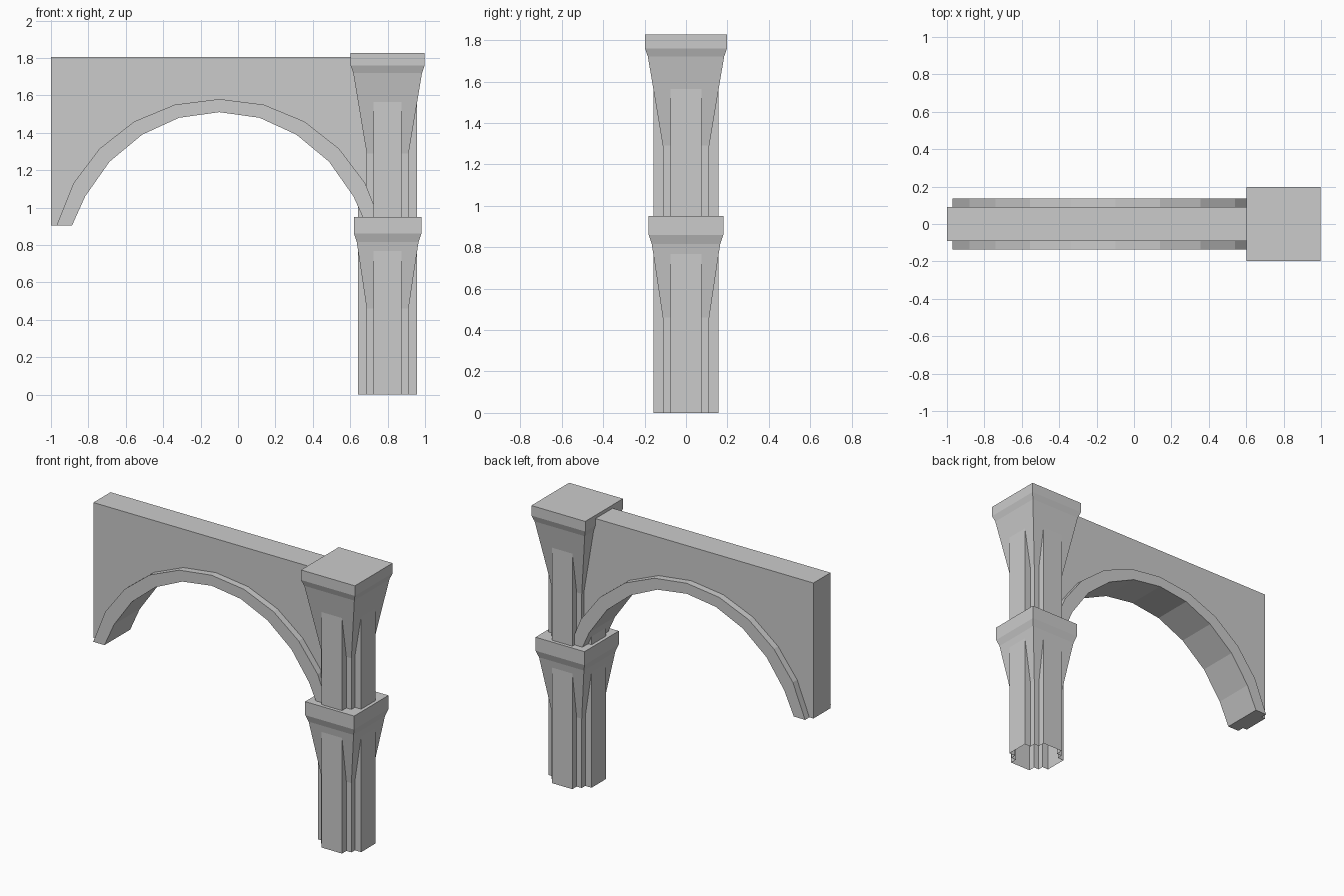
import bpy, bmesh

if "Cube" in bpy.data.objects:
    bpy.data.objects.remove(bpy.data.objects["Cube"])

COL_X = 0.80      # column centre
ARCH_X = -0.10    # arch centre


def finish(name, bm):
    bmesh.ops.recalc_face_normals(bm, faces=bm.faces[:])
    me = bpy.data.meshes.new(name)
    bm.to_mesh(me)
    bm.free()
    ob = bpy.data.objects.new(name, me)
    bpy.context.collection.objects.link(ob)
    return ob


def loft(bm, rings, cap_top=False):
    """Bridge equal-length rings of points, optionally closing the last."""
    rings = [[bm.verts.new(p) for p in r] for r in rings]
    n = len(rings[0])
    for a, b in zip(rings, rings[1:]):
        for i in range(n):
            j = (i + 1) % n
            bm.faces.new((a[i], a[j], b[j], b[i]))
    if cap_top:
        bm.faces.new(rings[-1])


def shaft(name, z0, z1):
    """Square core with a flat pilaster on every side, open ended."""
    w, c, r = 0.075, 0.112, 0.158
    outline = []
    quarter = [(r, -w), (r, w), (c, w), (c, c), (w, c)]
    for _ in range(4):
        outline += quarter
        quarter = [(-y, x) for x, y in quarter]
    bm = bmesh.new()
    loft(bm, [[(COL_X + x, y, z) for x, y in outline] for z in (z0, z1)])
    return finish(name, bm)


def capital(name, profile):
    """Stacked square sections given as (half width, height)."""
    corners = [(-1, -1), (1, -1), (1, 1), (-1, 1)]
    bm = bmesh.new()
    loft(bm, [[(COL_X + h * x, h * y, z) for x, y in corners]
              for h, z in profile], cap_top=True)
    return finish(name, bm)


def mirrored(half):
    """Full arc from its left half; the last point is the crown."""
    pts = [(ARCH_X - d, z) for d, z in half]
    return pts + [(ARCH_X + d, z) for d, z in reversed(half[:-1])]


def band(name, lower, upper, half_y):
    """Solid between two matching curves, thickened along y."""
    rings = [[(a[0], -half_y, a[1]), (a[0], half_y, a[1]),
              (b[0], half_y, b[1]), (b[0], -half_y, b[1])]
             for a, b in zip(lower, upper)]
    bm = bmesh.new()
    loft(bm, rings, cap_top=True)
    bm.verts.ensure_lookup_table()
    bm.faces.new(bm.verts[:4])
    return finish(name, bm)


# Column: two tiers of shaft and capital
shaft("lower_shaft", 0.0, 0.78)
capital("lower_capital", [(0.112, 0.46), (0.165, 0.815), (0.18, 0.86), (0.18, 0.95)])
shaft("upper_shaft", 0.95, 1.585)
capital("upper_capital", [(0.112, 1.29), (0.184, 1.72), (0.198, 1.76), (0.198, 1.827)])

# Arch curves as (distance from centre, height)
inner = mirrored([(0.787, 0.905), (0.717, 1.06), (0.587, 1.245),
                  (0.412, 1.39), (0.215, 1.48), (0, 1.51)])
outer = mirrored([(0.87, 0.905), (0.78, 1.13), (0.64, 1.315),
                  (0.455, 1.46), (0.238, 1.55), (0, 1.58)])

# Projecting arch rib
band("arch_rib", inner, outer, 0.135)

# Spandrel wall above the rib, with its straight outer ends
wall_low = [(-1.0, 0.905)] + outer + [(COL_X, 0.905)]
wall_high = [(-1.0, 1.805)] + [(x, 1.805) for x, z in outer] + [(COL_X, 1.805)]
band("spandrel_wall", wall_low, wall_high, 0.09)
